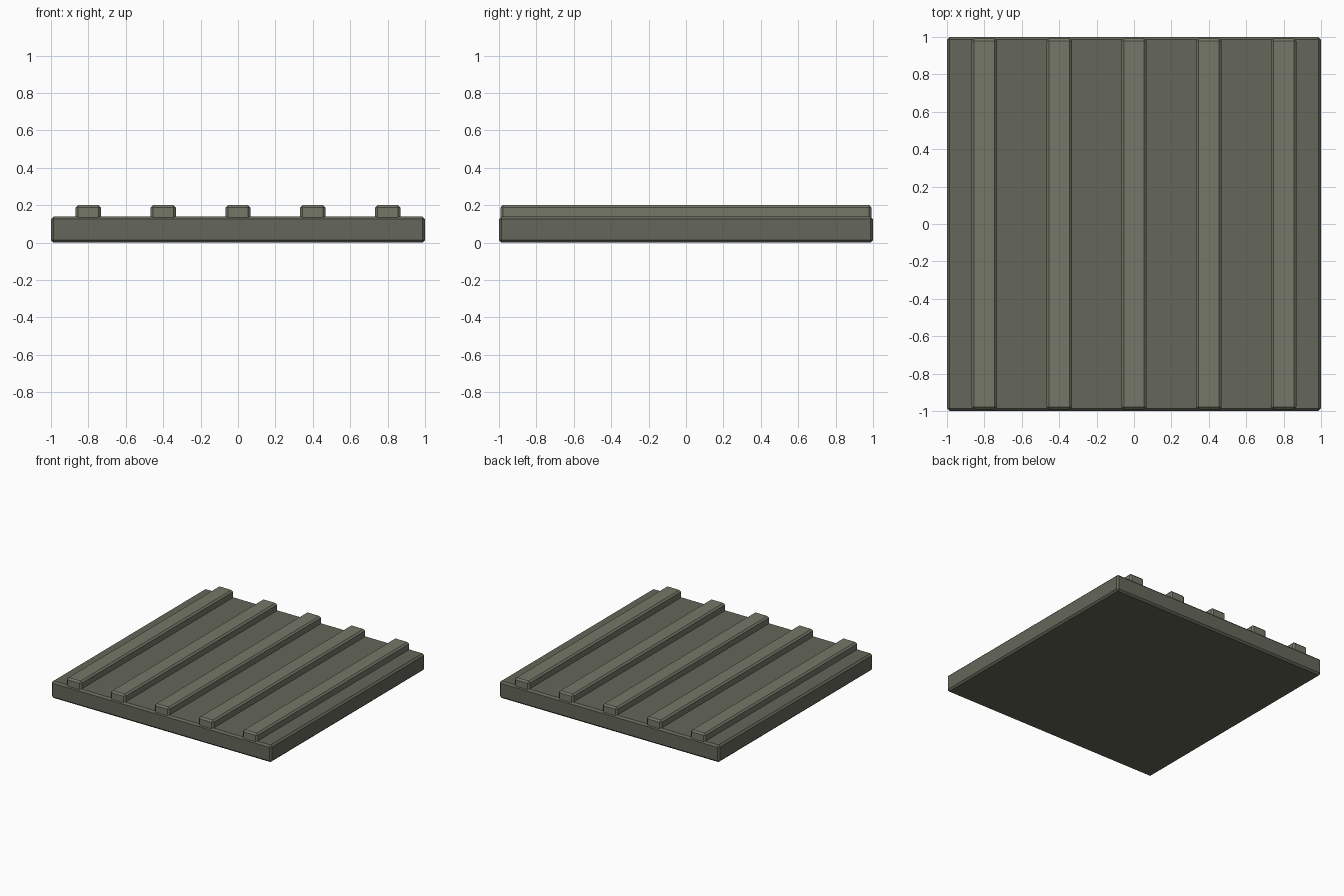
import bpy

if "Cube" in bpy.data.objects:
    bpy.data.objects.remove(bpy.data.objects["Cube"])


def material(name, color):
    mat = bpy.data.materials.new(name)
    mat.diffuse_color = (*color, 1)
    mat.use_nodes = True
    mat.node_tree.nodes["Principled BSDF"].inputs["Base Color"].default_value = mat.diffuse_color
    return mat


def box(name, x, size, z0, z1, bevel, mat):
    bpy.ops.mesh.primitive_cube_add(size=1, location=(x, 0, (z0 + z1) / 2))
    ob = bpy.context.object
    ob.name = name
    ob.scale = (size[0], size[1], z1 - z0)
    bpy.ops.object.transform_apply(location=False, rotation=False, scale=True)
    mod = ob.modifiers.new("chamfer", "BEVEL")
    mod.width = bevel
    mod.segments = 1
    ob.data.materials.append(mat)
    return ob


base_mat = material("dark_olive", (0.13, 0.135, 0.10))
rib_mat = material("light_olive", (0.18, 0.185, 0.14))

# Square chamfered slab
box("base_plate", 0, (2, 2), 0, 0.14, 0.014, base_mat)

# Five raised ribs running front to back
for i in range(5):
    box(f"rib_{i + 1}", -0.8 + 0.4 * i, (0.135, 1.985), 0.11, 0.2, 0.013, rib_mat)
